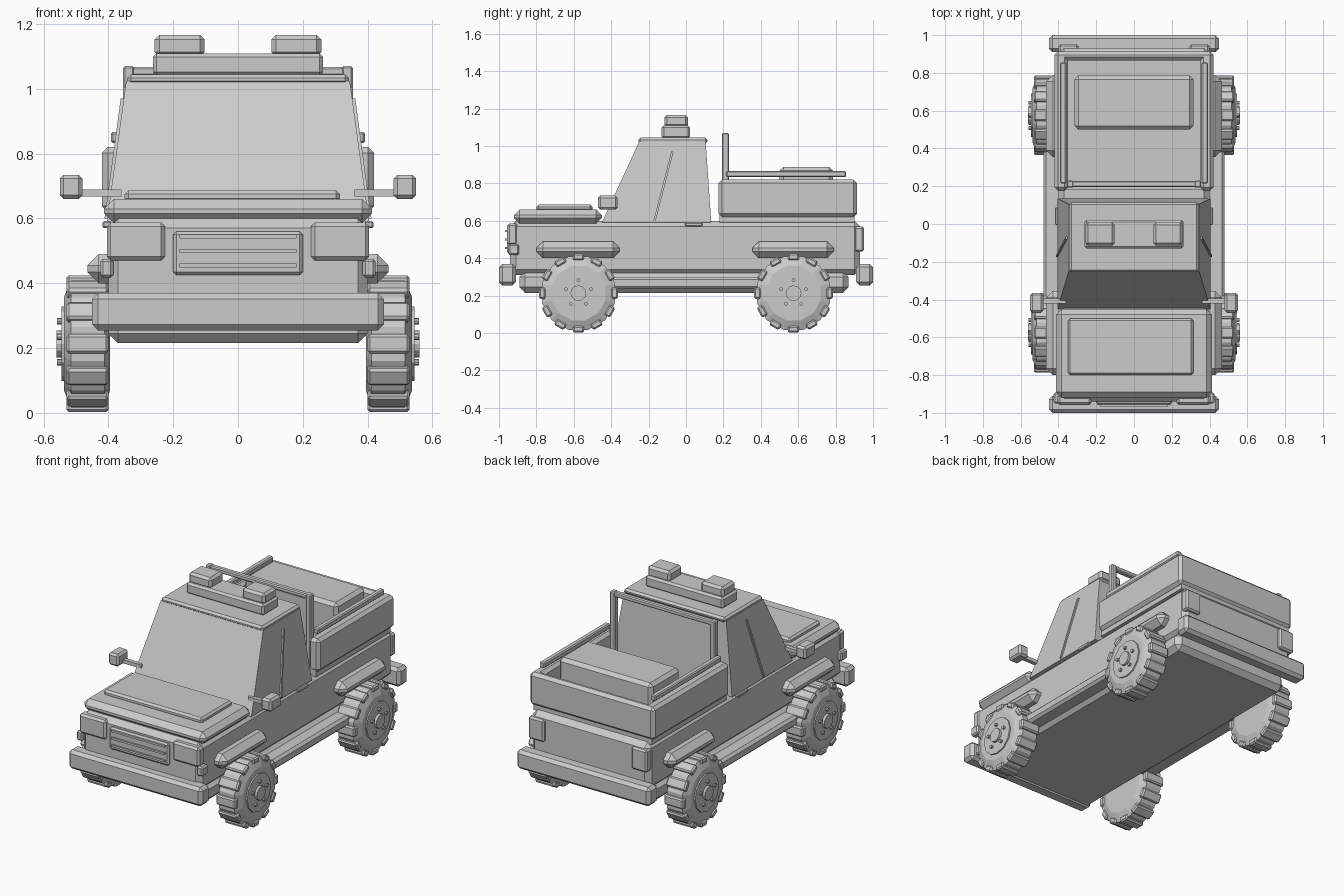
import bpy, bmesh, math
from mathutils import Matrix, Vector

if "Cube" in bpy.data.objects:
    bpy.data.objects.remove(bpy.data.objects["Cube"])

grey = bpy.data.materials.new("plain grey")
grey.diffuse_color = (0.6, 0.6, 0.6, 1)
grey.use_nodes = True
grey.node_tree.nodes["Principled BSDF"].inputs["Base Color"].default_value = grey.diffuse_color


def finish(name, bm):
    bmesh.ops.recalc_face_normals(bm, faces=bm.faces)
    me = bpy.data.meshes.new(name)
    bm.to_mesh(me)
    bm.free()
    me.materials.append(grey)
    ob = bpy.data.objects.new(name, me)
    bpy.context.collection.objects.link(ob)
    return ob


def add_box(bm, lo, hi, bevel=0.0):
    lo, hi = Vector(lo), Vector(hi)
    m = Matrix.Translation((lo + hi) / 2) @ Matrix.Diagonal((*(hi - lo), 1))
    verts = bmesh.ops.create_cube(bm, size=1, matrix=m)["verts"]
    if bevel:
        edges = list({e for v in verts for e in v.link_edges})
        bmesh.ops.bevel(bm, geom=edges, offset=bevel, segments=1,
                        profile=0.5, affect='EDGES', clamp_overlap=True)


def box(name, x, y, z, bevel=0.0):
    bm = bmesh.new()
    add_box(bm, (x[0], y[0], z[0]), (x[1], y[1], z[1]), bevel)
    return finish(name, bm)


def pair(name, x, y, z, bevel=0.0):
    """Same box on the left and right side."""
    box(name + "_right", x, y, z, bevel)
    box(name + "_left", (-x[1], -x[0]), y, z, bevel)


def lathe(bm, rings, n, cy=0.0, cz=0.0, turn=0.0):
    """Solid of revolution about the x axis; rings are (x, radius)."""
    loops = []
    for x, r in rings:
        loops.append([bm.verts.new((x, cy + r * math.cos(turn + 2 * math.pi * i / n),
                                    cz + r * math.sin(turn + 2 * math.pi * i / n)))
                      for i in range(n)])
    for a, b in zip(loops, loops[1:]):
        for i in range(n):
            j = (i + 1) % n
            bm.faces.new((a[i], a[j], b[j], b[i]))
    bm.faces.new(loops[0])
    bm.faces.new(loops[-1])


# Chassis and body
box("chassis", (-0.40, 0.40), (-0.89, 0.87), (0.215, 0.33), 0.03)
box("body", (-0.40, 0.40), (-0.94, 0.93), (0.31, 0.60), 0.03)
box("hood", (-0.413, 0.413), (-0.92, -0.45), (0.585, 0.66), 0.03)
box("hood_panel", (-0.35, 0.315), (-0.80, -0.50), (0.65, 0.687), 0.012)
box("front_bumper", (-0.45, 0.45), (-1.0, -0.91), (0.255, 0.37), 0.018)
box("rear_bumper", (-0.45, 0.45), (0.91, 1.0), (0.255, 0.37), 0.018)
pair("running_board", (0.38, 0.48), (-0.42, 0.42), (0.235, 0.30), 0.015)
for end, y in (("front", (-0.80, -0.355)), ("rear", (0.355, 0.79))):
    pair(end + "_fender_flare", (0.36, 0.465), y, (0.40, 0.49), 0.035)

# Tapered cabin
bm = bmesh.new()
add_box(bm, (-0.405, -0.45, 0.59), (0.405, 0.135, 1.025))
for v in bm.verts:
    if v.co.z > 0.8:
        v.co.x *= 0.345 / 0.405
        v.co.y = -0.25 if v.co.y < 0 else 0.105
finish("cabin", bm)
box("roof", (-0.343, 0.343), (-0.255, 0.115), (1.013, 1.045), 0.012)

# Slanted window bars on the cabin sides
for side, s in (("right", 1), ("left", -1)):
    bm = bmesh.new()
    add_box(bm, (-0.008, -0.006, 0), (0.008, 0.006, 1))
    low, high = Vector((s * 0.404, -0.168, 0.60)), Vector((s * 0.354, -0.073, 0.97))
    for v in bm.verts:
        t = round(v.co.z)
        v.co = low.lerp(high, t) + Vector((v.co.x, v.co.y, 0))
    finish("window_bar_" + side, bm)

# Roof light bar
box("light_bar", (-0.263, 0.263), (-0.13, 0.022), (1.04, 1.11), 0.012)
pair("roof_light", (0.103, 0.257), (-0.115, 0.01), (1.10, 1.167), 0.014)

# Cargo bed
pair("bed_wall", (0.35, 0.42), (0.175, 0.912), (0.62, 0.82), 0.018)
box("tailgate", (-0.42, 0.42), (0.865, 0.914), (0.62, 0.82), 0.018)
box("bed_floor", (-0.40, 0.40), (0.18, 0.90), (0.59, 0.635))
box("cargo_box", (-0.315, 0.315), (0.50, 0.785), (0.62, 0.888), 0.02)
pair("bed_rail", (0.358, 0.392), (0.215, 0.855), (0.833, 0.867), 0.006)
pair("roll_bar_post", (0.32, 0.355), (0.192, 0.23), (0.62, 1.07), 0.006)
box("roll_bar_top", (-0.335, 0.335), (0.195, 0.228), (1.04, 1.068), 0.006)

# Lights and grille
pair("headlight", (0.225, 0.405), (-0.957, -0.90), (0.47, 0.587), 0.012)
pair("marker_light", (0.385, 0.425), (-0.95, -0.892), (0.417, 0.475), 0.008)
pair("tail_light", (0.295, 0.40), (0.90, 0.952), (0.435, 0.57), 0.01)
box("grille", (-0.2, 0.2), (-0.957, -0.92), (0.425, 0.56), 0.01)
for i, z in enumerate((0.455, 0.50, 0.545)):
    box("grille_slat_%d" % i, (-0.18, 0.18), (-0.967, -0.95), (z - 0.006, z + 0.006))

# Mirrors and door handles
pair("mirror_arm", (0.36, 0.49), (-0.42, -0.395), (0.668, 0.69))
pair("mirror", (0.48, 0.55), (-0.47, -0.365), (0.66, 0.735), 0.012)
pair("door_handle", (0.39, 0.418), (-0.005, 0.088), (0.57, 0.592), 0.005)

# Wheels: tyre, tread lugs, hub and bolts
for side, s in (("right", 1), ("left", -1)):
    for end, y in (("front", -0.575), ("rear", 0.575)):
        place = Matrix.Translation((0, y, 0.213))
        bm = bmesh.new()
        lathe(bm, [(s * 0.395, 0.15), (s * 0.412, 0.203),
                   (s * 0.515, 0.203), (s * 0.537, 0.15)], 12, turn=math.pi / 12)
        bm.transform(place)
        finish("tyre_%s_%s" % (end, side), bm)

        bm = bmesh.new()
        for i in range(12):
            lug = bmesh.new()
            add_box(lug, (0.40, -0.03, 0.175), (0.53, 0.03, 0.211), 0.008)
            lug.transform(Matrix.Rotation(i * math.pi / 6, 4, 'X'))
            lug.transform(Matrix.Diagonal((s, 1, 1, 1)))
            me = bpy.data.meshes.new("lug")
            lug.to_mesh(me)
            lug.free()
            bm.from_mesh(me)
            bpy.data.meshes.remove(me)
        bm.transform(place)
        finish("tread_%s_%s" % (end, side), bm)

        bm = bmesh.new()
        lathe(bm, [(s * 0.52, 0.115), (s * 0.545, 0.115)], 12)
        lathe(bm, [(s * 0.53, 0.042), (s * 0.56, 0.042)], 12)
        for i in range(5):
            a = math.pi / 2 + i * 2 * math.pi / 5
            lathe(bm, [(s * 0.53, 0.01), (s * 0.558, 0.01)], 8,
                  0.07 * math.cos(a), 0.07 * math.sin(a))
        bm.transform(place)
        finish("hub_%s_%s" % (end, side), bm)
